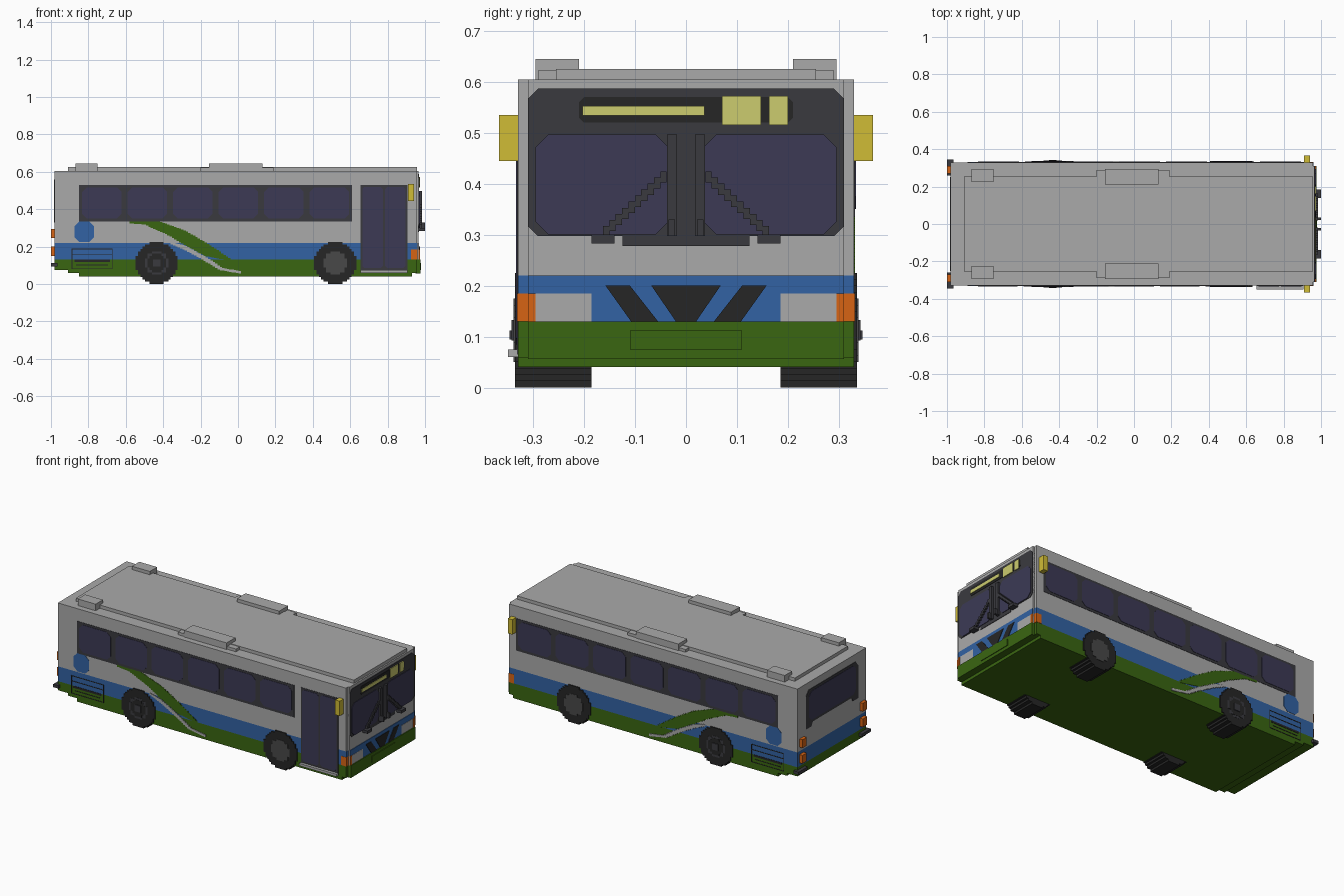
import bpy, bmesh, math

if "Cube" in bpy.data.objects:
    bpy.data.objects.remove(bpy.data.objects["Cube"])

STEP = 0.0125      # size of one stair step
HALF = 0.33        # half width of the bus


def make_mat(name, rgb):
    lin = [((c / 255 + 0.055) / 1.055) ** 2.4 if c > 10 else c / 255 / 12.92 for c in rgb]
    m = bpy.data.materials.new(name)
    m.use_nodes = True
    m.diffuse_color = (*lin, 1)
    m.node_tree.nodes["Principled BSDF"].inputs["Base Color"].default_value = (*lin, 1)
    return m


GREY = make_mat("body grey", (170, 170, 170))
GREEN = make_mat("green", (58, 102, 17))
BLUE = make_mat("blue", (50, 98, 163))
ORANGE = make_mat("orange", (215, 100, 20))
SIGN = make_mat("sign yellow", (204, 204, 110))
MIRROR = make_mat("mirror yellow", (208, 188, 54))
GLASS = make_mat("glass", (60, 58, 85))
FRAME = make_mat("dark frame", (58, 58, 63))
BLACK = make_mat("black", (38, 38, 38))
HUB = make_mat("hub grey", (72, 72, 72))


# --- helpers -------------------------------------------------------------
def build(name, prisms, mat):
    """Each prism is (outline, axis, a, b): an outline extruded along x or y."""
    bm = bmesh.new()
    for pts, axis, a, b in prisms:
        def at(p, d):
            return (d, p[0], p[1]) if axis == "x" else (p[0], d, p[1])
        lo = [bm.verts.new(at(p, a)) for p in pts]
        hi = [bm.verts.new(at(p, b)) for p in pts]
        bm.faces.new(lo)
        bm.faces.new(hi[::-1])
        n = len(pts)
        for i in range(n):
            j = (i + 1) % n
            bm.faces.new((lo[i], hi[i], hi[j], lo[j]))
    bmesh.ops.recalc_face_normals(bm, faces=bm.faces[:])
    me = bpy.data.meshes.new(name)
    bm.to_mesh(me)
    bm.free()
    me.materials.append(mat)
    ob = bpy.data.objects.new(name, me)
    bpy.context.collection.objects.link(ob)
    return ob


def rect(u0, u1, v0, v1, c=0):
    """Rectangle, with corners cut off by c."""
    if not c:
        return [(u0, v0), (u1, v0), (u1, v1), (u0, v1)]
    return [(u0 + c, v0), (u1 - c, v0), (u1, v0 + c), (u1, v1 - c),
            (u1 - c, v1), (u0 + c, v1), (u0, v1 - c), (u0, v0 + c)]


def stairs(u0, u1, top, bottom):
    """Stepped outline between two height functions."""
    n = round((u1 - u0) / STEP)
    w = (u1 - u0) / n
    up, down = [], []
    for i in range(n):
        a, b = u0 + i * w, u0 + (i + 1) * w
        t, d = top((a + b) / 2), bottom((a + b) / 2)
        up += [(a, t), (b, t)]
        down += [(a, d), (b, d)]
    pts = up + down[::-1]
    return [p for i, p in enumerate(pts) if p != pts[i - 1]]


def disc(cx, cz, r):
    def h(x):
        return max(STEP, round(math.sqrt(max(r * r - (x - cx) ** 2, 0)) / STEP) * STEP)
    return stairs(cx - r, cx + r, lambda x: cz + h(x), lambda x: cz - h(x))


def line(pts):
    """Piecewise linear height through a few points."""
    def f(x):
        for (a, p), (b, q) in zip(pts, pts[1:]):
            if x <= b:
                return p + (q - p) * (max(x, a) - a) / (b - a)
        return pts[-1][1]
    return f


def box(x0, x1, y0, y1, z0, z1):
    return (rect(x0, x1, z0, z1), "y", y0, y1)


def both(x0, x1, y0, y1, z0, z1):
    return [box(x0, x1, y0, y1, z0, z1), box(x0, x1, -y1, -y0, z0, z1)]


def side(name, outlines, layer, mat, sides=(-1, 1)):
    build(name, [(o, "y", s * (HALF - 0.004), s * (HALF + 0.0018 * layer))
                 for s in sides for o in outlines], mat)


def front(name, outlines, x1, mat):
    build(name, [(o, "x", 0.95, x1) for o in outlines], mat)


def mirrored(outline):
    return [outline, [(-u, v) for u, v in outline]]


# --- body bands ----------------------------------------------------------
skirt = [(-0.98, 0.13), (-0.98, 0.075), (-0.91, 0.075), (-0.91, 0.06), (-0.85, 0.06),
         (-0.85, 0.04), (0.93, 0.04), (0.93, 0.058), (0.957, 0.058), (0.957, 0.13)]
build("lower_skirt", [(skirt, "y", -HALF, HALF)], GREEN)
build("blue_band", [box(-0.98, 0.957, -HALF, HALF, 0.13, 0.22)], BLUE)
build("upper_body", [box(-0.98, 0.957, -HALF, HALF, 0.22, 0.605)], GREY)

# --- roof ----------------------------------------------------------------
build("roof", [box(-0.91, 0.957, -0.255, 0.255, 0.60, 0.625)], GREY)
build("roof_side_ledges", both(-0.2, 0.19, 0.25, 0.29, 0.60, 0.622), GREY)
build("roof_hatches", both(-0.155, 0.13, 0.21, 0.295, 0.60, 0.645)
      + both(-0.87, -0.75, 0.225, 0.295, 0.60, 0.645), GREY)

# --- side windows --------------------------------------------------------
for label, s, x1, n in (("door_side", -1, 0.61, 6), ("far_side", 1, 0.91, 7)):
    side(label + "_window_frame", [rect(-0.85, x1, 0.335, 0.53)], 1, FRAME, (s,))
    w = (x1 + 0.85) / n
    side(label + "_window_panes",
         [rect(-0.85 + i * w + 0.016, -0.85 + (i + 1) * w - 0.016, 0.35, 0.517, 0.025)
          for i in range(n)], 2, GLASS, (s,))

# --- passenger door ------------------------------------------------------
side("door_frame", [rect(0.655, 0.905, 0.065, 0.53)], 1, FRAME, (-1,))
side("door_leaves", [rect(0.665, 0.774, 0.085, 0.52, 0.012),
                     rect(0.786, 0.895, 0.085, 0.52, 0.012)], 2, GLASS, (-1,))
build("door_step", [box(0.655, 0.905, -0.349, -0.32, 0.06, 0.075)], GREY)

# --- side stripes and fittings -------------------------------------------
side("green_swoosh", [stairs(-0.58, -0.04,
     line([(-0.58, 0.337), (-0.42, 0.335), (-0.28, 0.285), (-0.16, 0.215), (-0.04, 0.135)]),
     line([(-0.58, 0.325), (-0.5, 0.318), (-0.38, 0.265), (-0.28, 0.205), (-0.18, 0.15), (-0.04, 0.125)]))],
     1, GREEN)
side("grey_swoosh", [stairs(-0.36, 0.015,
     line([(-0.36, 0.225), (-0.28, 0.205), (-0.18, 0.15), (-0.08, 0.085), (0.015, 0.07)]),
     line([(-0.36, 0.215), (-0.28, 0.18), (-0.18, 0.125), (-0.1, 0.075), (0.015, 0.055)]))],
     2, GREY)
side("side_roundel", [rect(-0.873, -0.77, 0.225, 0.335, 0.025)], 1, BLUE)
side("vent_outline", [rect(-0.89, -0.67, z, z + 0.004) for z in (0.08, 0.155, 0.186)]
     + [rect(x, x + 0.004, 0.08, 0.19) for x in (-0.89, -0.674)], 1, BLACK)
side("vent_slats", [rect(-0.875, -0.685, 0.118, 0.13), rect(-0.865, -0.695, 0.1, 0.104)], 1, BLACK)
side("side_marker", [rect(0.925, 0.96, 0.13, 0.185)], 1, ORANGE)

# --- wheels --------------------------------------------------------------
wheels, axles = [], (-0.435, 0.52)
for s in (-1, 1):
    for x in axles:
        wheels.append((disc(x, 0.1125, 0.1125), "y", s * 0.185, s * 0.336))
build("tyres", wheels, BLACK)
side("front_hubs", [disc(0.52, 0.1125, 0.0625)], 4.5, HUB)
side("rear_rims", [disc(-0.435, 0.1125, 0.0625)], 4, FRAME)
side("rear_rim_wells", [disc(-0.435, 0.1125, 0.05)], 4.6, BLACK)
side("rear_hubs", [rect(-0.455, -0.415, 0.0925, 0.1325)], 7, FRAME)

# --- front panel ---------------------------------------------------------
front("front_panel", [rect(-0.31, 0.31, 0.13, 0.605)], 0.966, GREY)
front("front_bumper", [rect(-0.31, 0.31, 0.056, 0.13)], 0.975, GREEN)
front("bumper_plate", [rect(-0.11, 0.11, 0.075, 0.112)], 0.979, GREEN)
front("front_blue", [rect(-0.31, 0.31, 0.185, 0.22), rect(-0.185, 0.185, 0.13, 0.19)], 0.969, BLUE)
front("corner_blue", mirrored(rect(0.305, 0.33, 0.185, 0.22)), 0.959, BLUE)
front("front_indicators", mirrored(rect(0.295, 0.31, 0.13, 0.185)), 0.972, ORANGE)
front("corner_indicators", mirrored(rect(0.305, 0.33, 0.13, 0.185)), 0.960, ORANGE)
front("corner_headlamp_surround", mirrored(rect(0.185, 0.295, 0.13, 0.185)), 0.970, GREY)
front("grille", [[(-0.02, 0.13), (0.02, 0.13), (0.068, 0.2), (-0.068, 0.2)]]
      + mirrored([(0.055, 0.13), (0.108, 0.13), (0.158, 0.2), (0.11, 0.2)]), 0.972, BLACK)

# --- windscreen and destination sign -------------------------------------
front("windscreen_frame", [rect(-0.31, 0.31, 0.297, 0.587, 0.02),
                           rect(-0.125, 0.125, 0.278, 0.31)], 0.969, FRAME)
front("windscreen_panes", mirrored(rect(0.035, 0.295, 0.3, 0.497, 0.025)), 0.972, GLASS)
front("sign_panel", [rect(-0.21, 0.21, 0.52, 0.57, 0.01)], 0.971, BLACK)
front("sign_lights", [rect(-0.203, 0.036, 0.534, 0.553), rect(0.071, 0.147, 0.515, 0.572),
                      rect(0.163, 0.2, 0.515, 0.572)], 0.974, SIGN)

# --- wipers --------------------------------------------------------------
def arm(y):
    return 0.42 - (y - 0.038) * 0.95


build("wiper_posts", [(o, "x", 0.96, 0.983) for o in mirrored(rect(0.018, 0.037, 0.297, 0.497))], FRAME)
build("wiper_arms", [(o, "x", 0.96, 0.983) for o in mirrored(
    stairs(0.038, 0.163, lambda y: arm(y) + 0.01, lambda y: arm(y) - 0.012))], FRAME)
build("wiper_pivots", [(o, "x", 0.96, 1.0) for o in mirrored(rect(0.14, 0.185, 0.283, 0.3))
                       + mirrored(rect(0.022, 0.034, 0.297, 0.33))], FRAME)

# --- door mirrors --------------------------------------------------------
build("mirrors", both(0.91, 0.94, 0.325, 0.367, 0.445, 0.535), MIRROR)

# --- rear ----------------------------------------------------------------
rear = [(-0.25, 0.33), (-0.2, 0.33), (-0.185, 0.355), (0.185, 0.355), (0.2, 0.33), (0.25, 0.33),
        (0.25, 0.53), (0.225, 0.56), (-0.225, 0.56), (-0.25, 0.53)]
build("rear_window_frame", [(rear, "x", -0.983, -0.97)], FRAME)
build("rear_window_pane", [(rect(-0.225, 0.225, 0.37, 0.545, 0.025), "x", -0.985, -0.97)], GLASS)
build("rear_lamps", both(-1.0, -0.975, 0.27, 0.31, 0.245, 0.295)
      + both(-1.0, -0.975, 0.27, 0.31, 0.15, 0.2), ORANGE)
build("rear_bumper_corners", both(-1.0, -0.965, 0.26, 0.346, 0.094, 0.112), FRAME)
